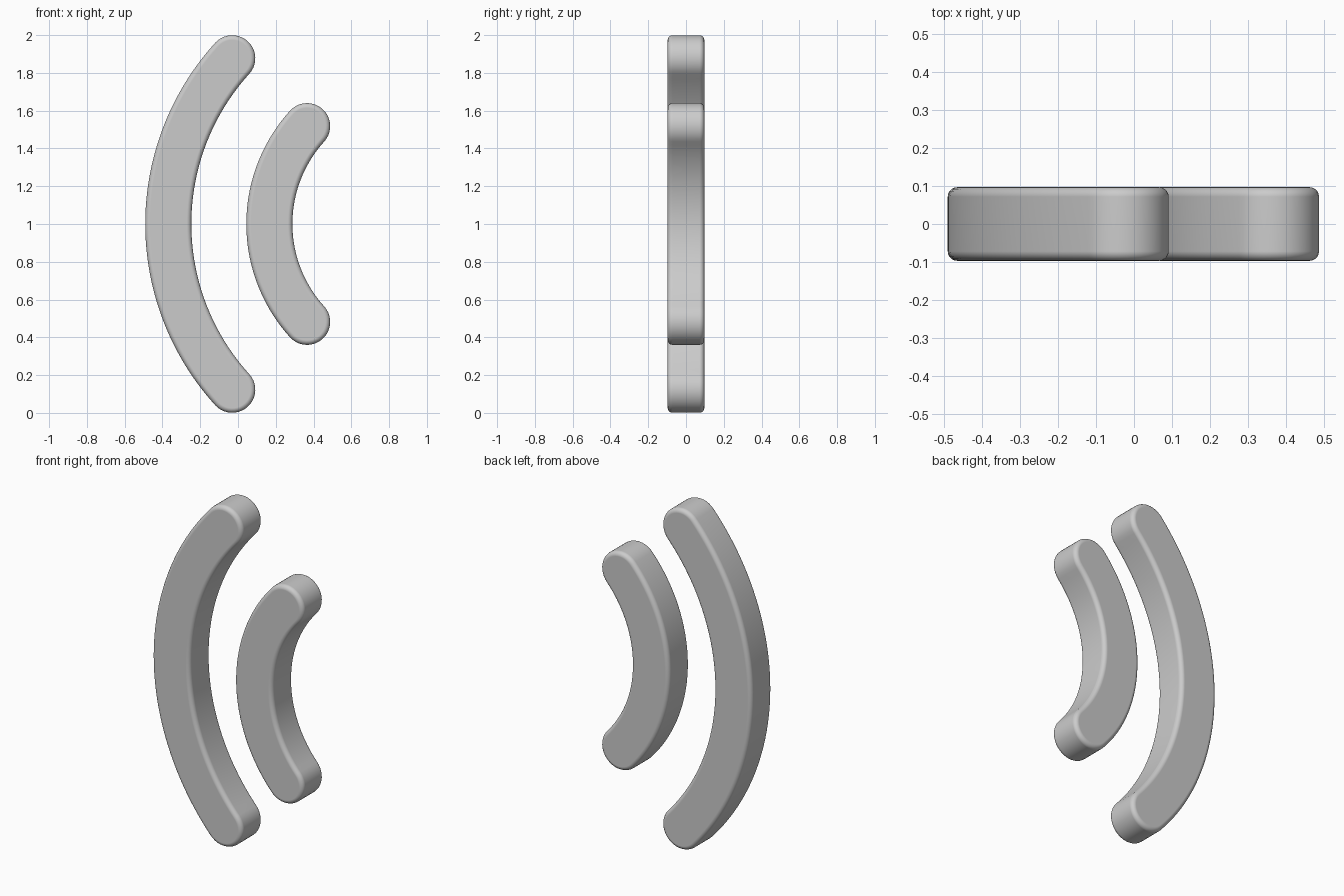
import bpy, bmesh
from math import sin, cos, pi, radians

cube = bpy.data.objects.get("Cube")
if cube:
    bpy.data.objects.remove(cube, do_unlink=True)

grey = bpy.data.materials.new("light grey")
grey.use_nodes = True
COLOUR = (0.6, 0.6, 0.6, 1)
grey.diffuse_color = COLOUR
grey.node_tree.nodes["Principled BSDF"].inputs["Base Color"].default_value = COLOUR

CX, CZ = 0.937, 1.0        # shared centre of both arcs
SWEEP = radians(42.2)      # half opening angle
HALF_W, HALF_T, ROUND = 0.122, 0.097, 0.025


def arc(cx, cz, r, a0, a1, n):
    return [(cx + r * cos(a0 + (a1 - a0) * i / n),
             cz + r * sin(a0 + (a1 - a0) * i / n)) for i in range(n + 1)]


def curved_bar(name, radius, steps):
    # Outline: outer arc, round lower cap, inner arc, round upper cap
    top, low = pi - SWEEP, pi + SWEEP
    outline = arc(CX, CZ, radius + HALF_W, top, low, steps)
    outline += arc(CX + radius * cos(low), CZ + radius * sin(low),
                   HALF_W, low, low + pi, 20)[1:]
    outline += arc(CX, CZ, radius - HALF_W, low, top, steps)[1:]
    outline += arc(CX + radius * cos(top), CZ + radius * sin(top),
                   HALF_W, top - pi, top, 20)[1:-1]

    # Extrude the outline and round both rims
    bm = bmesh.new()
    face = bm.faces.new([bm.verts.new((x, -HALF_T, z)) for x, z in outline])
    ext = bmesh.ops.extrude_face_region(bm, geom=[face], use_keep_orig=True)
    for v in ext["geom"]:
        if isinstance(v, bmesh.types.BMVert):
            v.co.y = HALF_T
    bmesh.ops.recalc_face_normals(bm, faces=bm.faces)
    rims = [e for e in bm.edges if abs(e.verts[0].co.y - e.verts[1].co.y) < 1e-5]
    bmesh.ops.bevel(bm, geom=rims, offset=ROUND, segments=5, profile=0.5,
                    affect='EDGES', clamp_overlap=True)
    mesh = bpy.data.meshes.new(name)
    bm.to_mesh(mesh)
    bm.free()

    obj = bpy.data.objects.new(name, mesh)
    bpy.context.collection.objects.link(obj)
    mesh.materials.append(grey)
    bpy.ops.object.select_all(action='DESELECT')
    obj.select_set(True)
    bpy.context.view_layer.objects.active = obj
    bpy.ops.object.shade_smooth_by_angle(angle=radians(35))
    # Keep the broad front and back visually flat
    weighted = obj.modifiers.new("flat faces", 'WEIGHTED_NORMAL')
    weighted.keep_sharp = True


curved_bar("large_arc", 1.306, 48)
curved_bar("small_arc", 0.771, 36)
